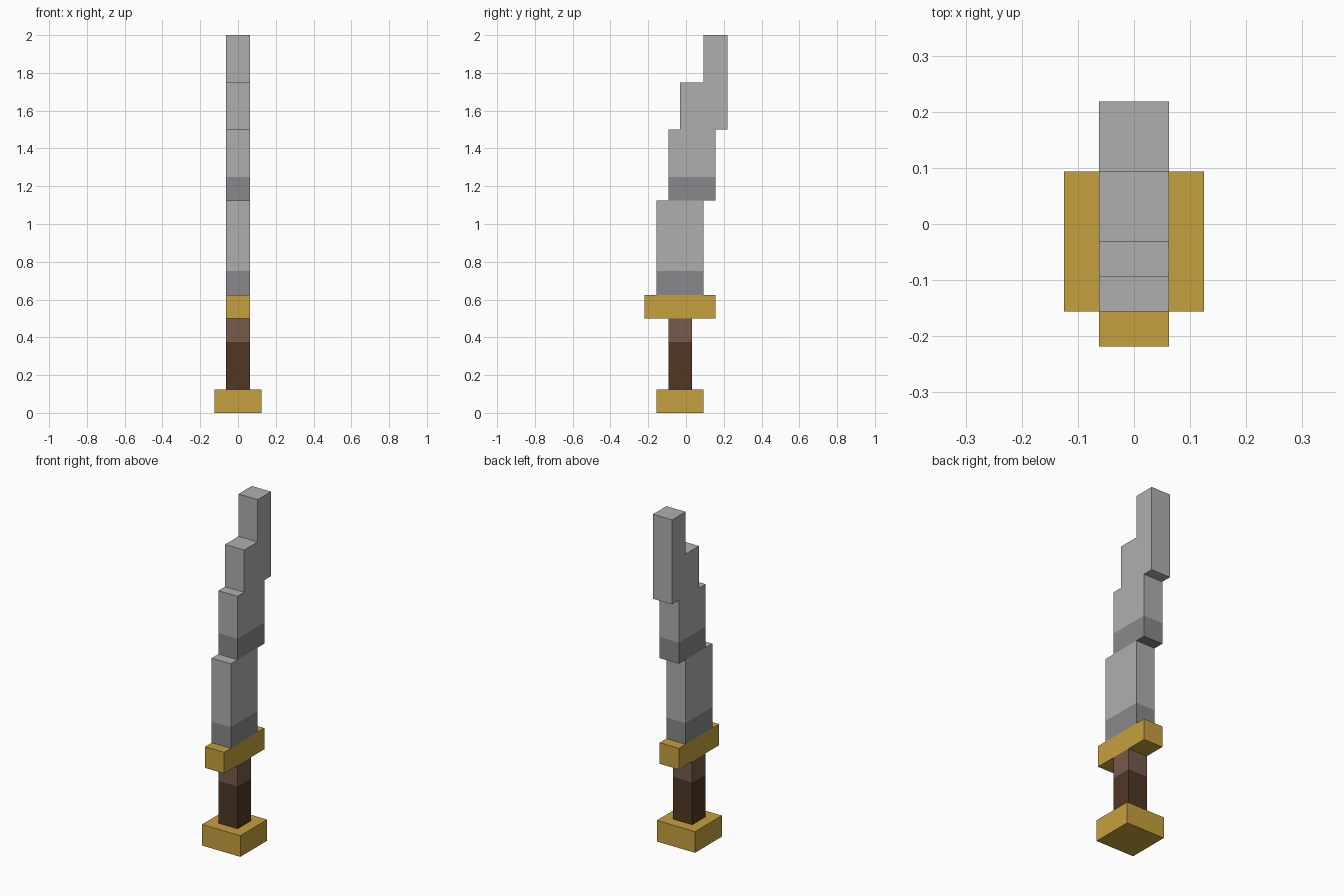
import bpy
import bmesh

cube = bpy.data.objects.get("Cube")
if cube:
    bpy.data.objects.remove(cube, do_unlink=True)


def srgb(r, g, b):
    lin = [(c / 255 / 12.92) if c < 11 else ((c / 255 + 0.055) / 1.055) ** 2.4 for c in (r, g, b)]
    return (*lin, 1.0)


def material(name, color):
    m = bpy.data.materials.new(name)
    m.use_nodes = True
    m.diffuse_color = color
    m.node_tree.nodes["Principled BSDF"].inputs["Base Color"].default_value = color
    return m


steel = material("steel", srgb(174, 176, 175))
dark_steel = material("dark steel", srgb(136, 137, 139))
gold = material("gold", srgb(197, 160, 61))
wood = material("dark wood", srgb(81, 55, 36))
light_wood = material("light wood", srgb(118, 91, 76))

U = 0.125            # one grid cell of the blocky design
GRIP_Y = -U / 4      # the handle sits slightly forward of centre


def extrude_profile(name, profile, half_width, lower, upper=None, split=None):
    """Extrude a side outline (y, z in cells) across x; recolour faces above split."""
    bm = bmesh.new()
    verts = [bm.verts.new((-half_width * U, GRIP_Y + y * U, z * U)) for y, z in profile]
    face = bm.faces.new(verts)
    moved = bmesh.ops.extrude_face_region(bm, geom=[face])["geom"]
    bmesh.ops.translate(bm, vec=(2 * half_width * U, 0, 0),
                        verts=[v for v in moved if isinstance(v, bmesh.types.BMVert)])
    if split is not None:
        bmesh.ops.bisect_plane(bm, geom=bm.verts[:] + bm.edges[:] + bm.faces[:],
                               plane_co=(0, 0, split * U), plane_no=(0, 0, 1))
        for f in bm.faces:
            f.material_index = int(f.calc_center_median().z > split * U)
    bmesh.ops.recalc_face_normals(bm, faces=bm.faces)
    mesh = bpy.data.meshes.new(name)
    bm.to_mesh(mesh)
    bm.free()
    mesh.materials.append(lower)
    if upper:
        mesh.materials.append(upper)
    obj = bpy.data.objects.new(name, mesh)
    bpy.context.collection.objects.link(obj)
    return obj


def block(y0, y1, z0, z1):
    return [(y0, z0), (y1, z0), (y1, z1), (y0, z1)]


# Handle
extrude_profile("pommel", block(-1, 1, 0, 1), 1, gold)
extrude_profile("grip", block(-0.5, 0.5, 1, 4), 0.5, wood, light_wood, 3)
extrude_profile("guard", block(-1.5, 1.5, 4, 5), 0.5, gold)

# Blade, stepping backward toward the tip
extrude_profile("lower_blade", block(-1, 1, 5, 9), 0.5, dark_steel, steel, 6)
extrude_profile("middle_blade", block(-0.5, 1.5, 9, 12), 0.5, dark_steel, steel, 10)
extrude_profile("blade_tip", [(0, 12), (2, 12), (2, 16), (1, 16), (1, 14), (0, 14)], 0.5, steel)
